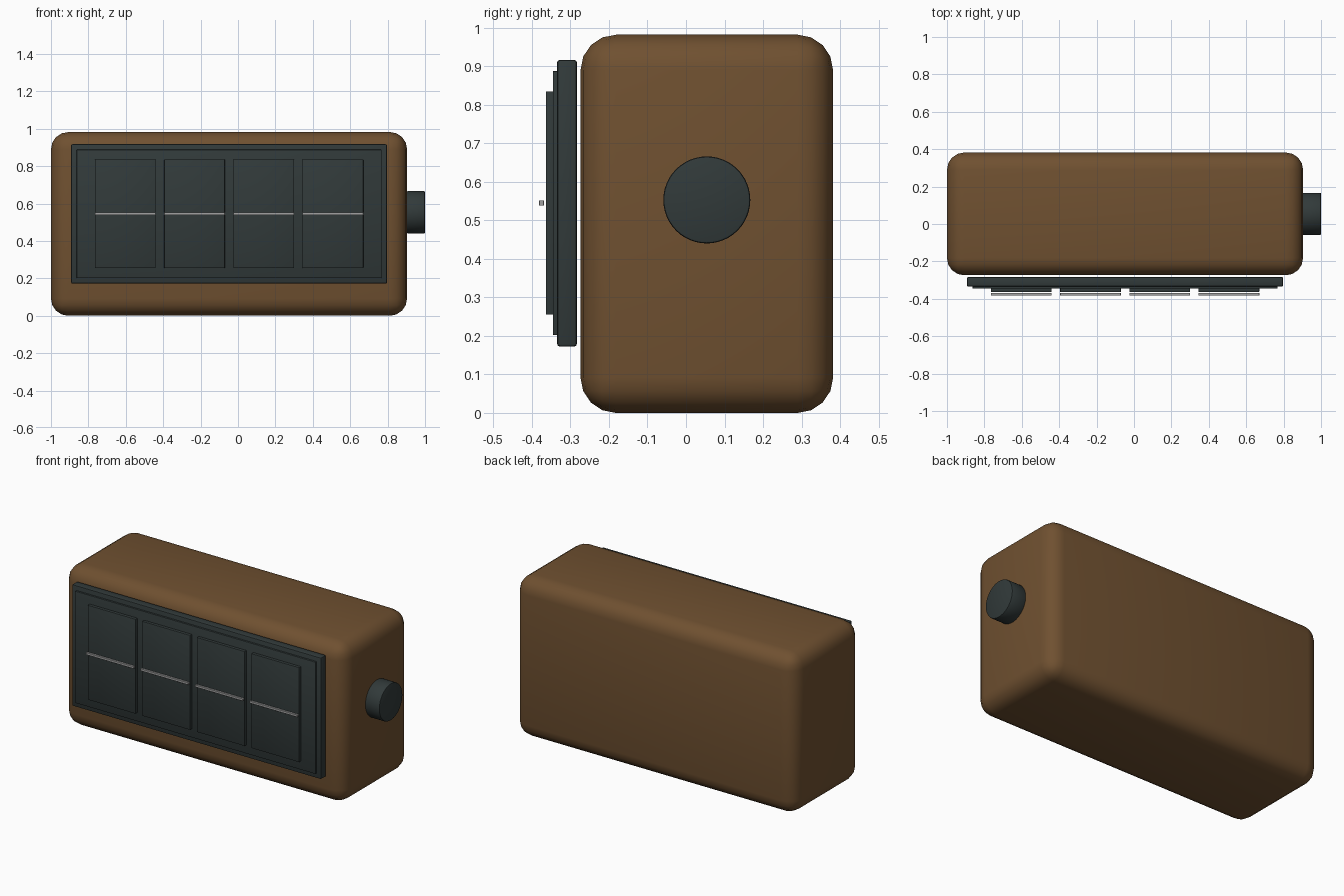
import bpy
import math

if "Cube" in bpy.data.objects:
    bpy.data.objects.remove(bpy.data.objects["Cube"], do_unlink=True)


def material(name, rgb):
    mat = bpy.data.materials.new(name)
    mat.use_nodes = True
    mat.diffuse_color = (*rgb, 1)
    mat.node_tree.nodes["Principled BSDF"].inputs["Base Color"].default_value = (*rgb, 1)
    return mat


wood = material("brown wood", (0.16, 0.081, 0.03))
dark = material("dark slate", (0.031, 0.042, 0.042))
silver = material("light grey", (0.36, 0.36, 0.36))


def finish(obj, name, mat, bevel, segments):
    """Name, colour, round and smooth one part."""
    obj.name = name
    obj.data.materials.append(mat)
    if bevel:
        mod = obj.modifiers.new("rounding", "BEVEL")
        mod.width = bevel
        mod.segments = segments
        mod.limit_method = "ANGLE"
        bpy.ops.object.modifier_apply(modifier=mod.name)
    bpy.ops.object.shade_smooth_by_angle(angle=math.radians(35))
    return obj


def box(name, mat, x, y, z, bevel=0, segments=2):
    """Box spanning the given (low, high) range on each axis."""
    spans = (x, y, z)
    bpy.ops.mesh.primitive_cube_add(size=1, location=[sum(s) / 2 for s in spans])
    obj = bpy.context.object
    obj.scale = [s[1] - s[0] for s in spans]
    bpy.ops.object.transform_apply(location=False, rotation=False, scale=True)
    return finish(obj, name, mat, bevel, segments)


# Rounded wooden case
box("case", wood, (-1, 0.904), (-0.274, 0.382), (0, 0.982), 0.092, 4)

# Front frame and raised panel
box("front_frame", dark, (-0.893, 0.797), (-0.335, -0.283), (0.172, 0.917), 0.008)
box("front_panel", dark, (-0.863, 0.767), (-0.346, -0.325), (0.202, 0.888), 0.003)

# Four display cards, each with a split bar floating in front
card_width, pitch = 0.325, 0.37
for i in range(4):
    left = -0.765 + i * pitch
    span = (left, left + card_width)
    box(f"card_{i + 1}", dark, span, (-0.364, -0.34), (0.255, 0.835), 0.003)
    box(f"split_bar_{i + 1}", silver, span, (-0.382, -0.369), (0.538, 0.552), 0.001, 1)

# Side knob
bpy.ops.mesh.primitive_cylinder_add(vertices=48, radius=0.113, depth=0.098,
                                    location=(0.951, 0.054, 0.553),
                                    rotation=(0, math.pi / 2, 0))
finish(bpy.context.object, "side_knob", dark, 0.006, 2)
